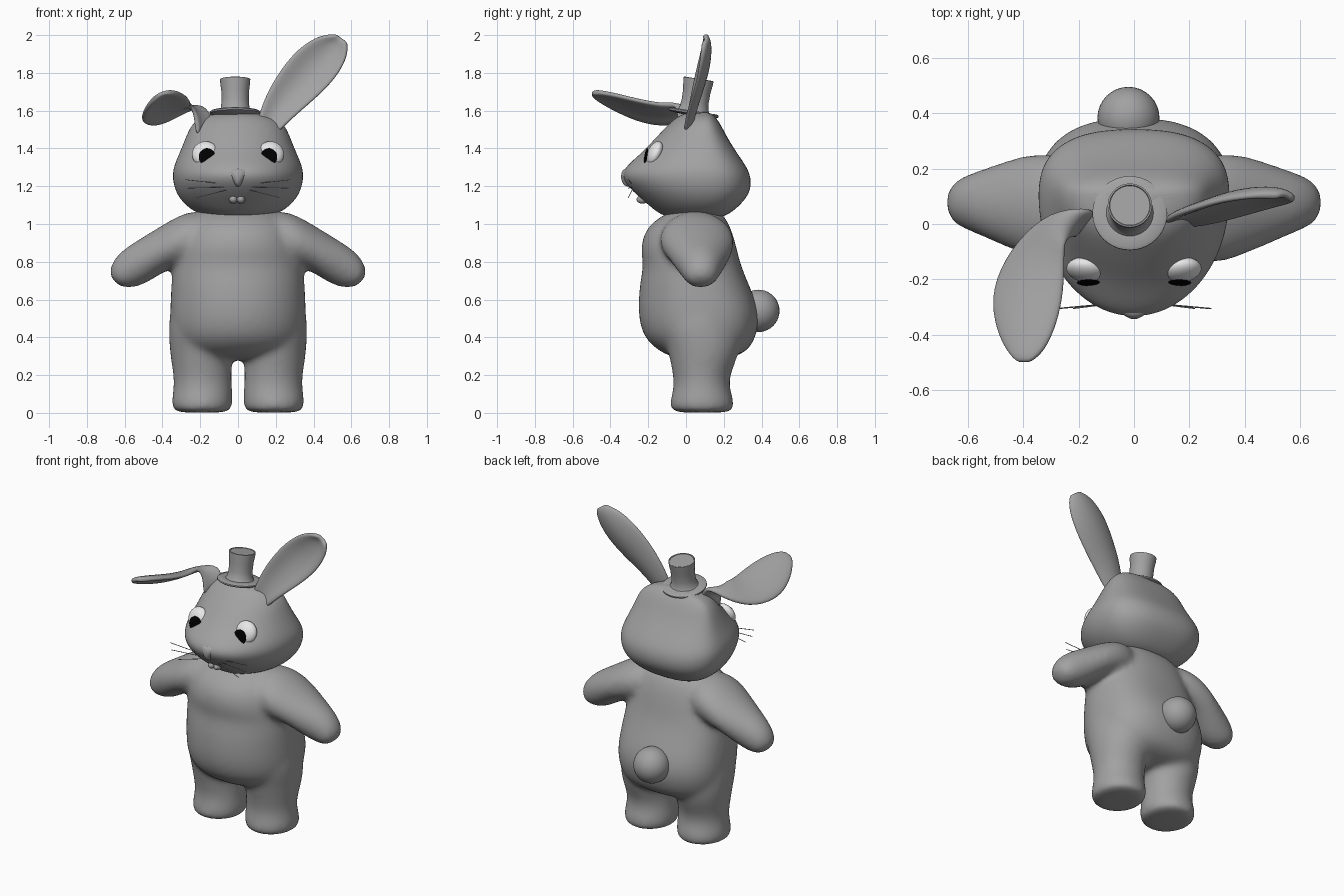
import bpy
import bmesh
from math import cos, sin, pi, radians
from mathutils import Vector

if "Cube" in bpy.data.objects:
    bpy.data.objects.remove(bpy.data.objects["Cube"])


def material(name, value):
    mat = bpy.data.materials.new(name)
    mat.use_nodes = True
    mat.diffuse_color = (value, value, value, 1)
    mat.node_tree.nodes["Principled BSDF"].inputs["Base Color"].default_value = (value, value, value, 1)
    return mat


grey = material("grey", 0.36)
white = material("white", 0.8)
black = material("black", 0.0)


def finish(bm, name, mat, subdivide=0):
    bmesh.ops.recalc_face_normals(bm, faces=bm.faces)
    mesh = bpy.data.meshes.new(name)
    bm.to_mesh(mesh)
    bm.free()
    mesh.materials.append(mat)
    mesh.shade_smooth()
    obj = bpy.data.objects.new(name, mesh)
    bpy.context.collection.objects.link(obj)
    if subdivide:
        rounding = obj.modifiers.new("Rounding", "SUBSURF")
        rounding.levels = rounding.render_levels = subdivide
    return obj


def loft(bm, rows, yc=None, back=1.0, sides=24):
    """Each row is a ring through (x0, z0) and (x1, z1) spanning y front..back."""
    rings = []
    for x0, z0, x1, z1, yf, yb in rows:
        mid = (yf + yb) / 2 if yc is None else yc
        ring = []
        for i in range(sides):
            c, s = cos(2 * pi * i / sides), sin(2 * pi * i / sides)
            e = back if s > 0 else 1.0
            c = (1 if c > 0 else -1) * abs(c) ** e
            reach = (yb - mid) * abs(s) ** e if s > 0 else (mid - yf) * s
            t = (1 + c) / 2
            ring.append(bm.verts.new((x0 + (x1 - x0) * t, mid + reach, z0 + (z1 - z0) * t)))
        rings.append(ring)
    for a, b in zip(rings, rings[1:]):
        for i in range(sides):
            j = (i + 1) % sides
            bm.faces.new((a[i], a[j], b[j], b[i]))
    bm.faces.new(rings[0][::-1])
    bm.faces.new(rings[-1])


def level(rows):
    """Rows of (half width, z, front, back) centred on x = 0."""
    return [(-w, z, w, z, yf, yb) for w, z, yf, yb in rows]


def ellipsoid(name, centre, radii, mat, tilt=(0, 0, 0)):
    bm = bmesh.new()
    bmesh.ops.create_uvsphere(bm, u_segments=32, v_segments=20, radius=1)
    bmesh.ops.scale(bm, vec=radii, verts=bm.verts)
    obj = finish(bm, name, mat)
    obj.location = centre
    obj.rotation_euler = tilt
    return obj


# Body: torso, legs and arms fused into one soft skin
body = bmesh.new()
loft(body, level([
    (.18, .28, -.03, .2), (.3, .315, -.13, .32), (.35, .39, -.225, .37),
    (.365, .5, -.255, .395), (.36, .6, -.255, .37), (.355, .7, -.245, .325),
    (.345, .79, -.225, .29), (.33, .85, -.245, .275), (.3, .95, -.23, .25),
    (.26, 1.02, -.17, .22), (.2, 1.07, -.08, .18), (.1, 1.1, 0, .1)]), back=.8)
for side in (-1, 1):
    leg = [(.06, .32, 0, -.055, .23), (.032, .35, .015, -.085, .256), (.026, .355, .06, -.088, .258),
           (.03, .342, .13, -.066, .232), (.033, .342, .19, -.068, .232), (.03, .355, .27, -.085, .265),
           (.03, .365, .35, -.1, .29), (.05, .37, .45, -.13, .28), (.1, .36, .55, -.1, .25),
           (.15, .32, .62, -.05, .2)]
    loft(body, [(side * a, z, side * b, z, yf, yb) for a, b, z, yf, yb in leg])
    arm = [(.1, 1.05, .12, .8, -.08, .2), (.25, 1.085, .3, .775, -.16, .26),
           (.4, .995, .38, .755, -.115, .255), (.54, .91, .46, .7, -.068, .215),
           (.635, .85, .53, .665, -.028, .185), (.688, .765, .6, .657, -.005, .16),
           (.67, .705, .64, .68, .04, .11)]
    loft(body, [(side * a, z0, side * b, z1, yf, yb) for a, z0, b, z1, yf, yb in arm])
skin = finish(body, "body", grey, 2)
remesh = skin.modifiers.new("Fuse", "REMESH")
remesh.mode = "VOXEL"
remesh.voxel_size = .016
remesh.use_smooth_shade = True
soften = skin.modifiers.new("Soften", "SMOOTH")
soften.factor, soften.iterations = .5, 18

# Head: egg-shaped sections, fuller at the back
head = bmesh.new()
loft(head, level([
    (.09, 1.03, -.05, .16), (.2, 1.045, -.135, .22), (.285, 1.1, -.2, .29),
    (.335, 1.17, -.285, .345), (.352, 1.25, -.352, .347), (.342, 1.31, -.32, .318),
    (.31, 1.38, -.232, .268), (.278, 1.46, -.16, .218), (.252, 1.52, -.1, .188),
    (.2, 1.57, -.05, .155), (.09, 1.595, .02, .12)]), yc=.1, back=.78)
finish(head, "head", grey, 2)

# Nose and front teeth
nose = bmesh.new()
loft(nose, level([(.01, 1.195, -.325, -.26), (.03, 1.23, -.347, -.26),
                  (.075, 1.28, -.347, -.2), (.06, 1.3, -.318, -.2)]), sides=12)
finish(nose, "nose", grey, 2)
for name, x in (("right_tooth", -.025), ("left_tooth", .015)):
    ellipsoid(name, (x, -.23, 1.13), (.022, .032, .022), grey)

# Eyes with flat pupils
for name, side in (("right", -1), ("left", 1)):
    ellipsoid(name + "_eye", (side * .174, -.166, 1.372), (.07, .038, .07), white,
              (radians(-24), 0, side * radians(9)))
    ellipsoid(name + "_pupil", (side * .163, -.212, 1.355), (.044, .009, .047), black,
              (radians(-9), 0, 0))

# Whiskers
for side in (-1, 1):
    for n, (x, z) in enumerate(((.28, 1.235), (.27, 1.19), (.22, 1.14))):
        curve = bpy.data.curves.new("whisker", "CURVE")
        curve.dimensions = "3D"
        curve.bevel_depth = .002
        curve.bevel_resolution = 1
        line = curve.splines.new("POLY")
        line.points.add(1)
        line.points[0].co = (side * .06, -.285, 1.21 - n * .015, 1)
        line.points[1].co = (side * x, -.305, z, 1)
        curve.materials.append(grey)
        name = ("right" if side < 0 else "left") + "_whisker_" + str(n + 1)
        bpy.context.collection.objects.link(bpy.data.objects.new(name, curve))


def ear(name, stations, cup):
    """Cupped strip between paired edge points, thickened and rounded."""
    bm = bmesh.new()
    rows = []
    for a, b in stations:
        a, b = Vector(a), Vector(b)
        width = (b - a).length
        rows.append([bm.verts.new(a.lerp(b, t) + Vector(cup) * width * 4 * t * (1 - t))
                     for t in (0, .25, .5, .75, 1)])
    for r, s in zip(rows, rows[1:]):
        for i in range(4):
            bm.faces.new((r[i], r[i + 1], s[i + 1], s[i]))
    obj = finish(bm, name, grey)
    thick = obj.modifiers.new("Thickness", "SOLIDIFY")
    thick.thickness, thick.offset = .03, 0
    rounding = obj.modifiers.new("Rounding", "SUBSURF")
    rounding.levels = rounding.render_levels = 2


# Upright left ear and folded right ear
ear("left_ear", [
    ((.095, 0, 1.53), (.2, -.01, 1.47)), ((.14, .03, 1.67), (.285, 0, 1.56)),
    ((.205, .05, 1.79), (.4, .03, 1.655)), ((.295, .08, 1.91), (.505, .06, 1.755)),
    ((.39, .095, 1.98), (.565, .075, 1.85)), ((.455, .1, 2), (.582, .085, 1.92)),
    ((.52, .095, 2.005), (.575, .09, 1.965))], (.02, .18, -.02))
ear("right_ear", [
    ((-.13, .04, 1.53), (-.22, -.05, 1.46)), ((-.175, .06, 1.645), (-.225, -.04, 1.575)),
    ((-.3, .05, 1.585), (-.25, -.06, 1.64)), ((-.425, -.06, 1.515), (-.25, -.12, 1.63)),
    ((-.505, -.2, 1.525), (-.25, -.24, 1.65)), ((-.515, -.32, 1.57), (-.275, -.36, 1.68)),
    ((-.475, -.44, 1.635), (-.32, -.46, 1.7)), ((-.42, -.5, 1.68), (-.375, -.5, 1.695))],
    (-.03, 0, .08))

# Little top hat, tipped backwards
hat = bmesh.new()
loft(hat, [(-r, z, r, z, -r, r) for r, z in (
    (.03, -.012), (.125, -.004), (.135, .002), (.135, .01), (.125, .016), (.085, .016), (.076, .03),
    (.072, .07), (.073, .12), (.079, .165), (.08, .186), (.074, .188), (.072, .184))], sides=40)
hat = finish(hat, "hat", grey)
hat.location = (-.015, .038, 1.583)
hat.rotation_euler.x = radians(-9)
bpy.ops.object.select_all(action="DESELECT")
hat.select_set(True)
bpy.context.view_layer.objects.active = hat
bpy.ops.object.shade_smooth_by_angle(angle=radians(40))

# Tail
ellipsoid("tail", (-.02, .383, .54), (.112, .112, .112), grey)
